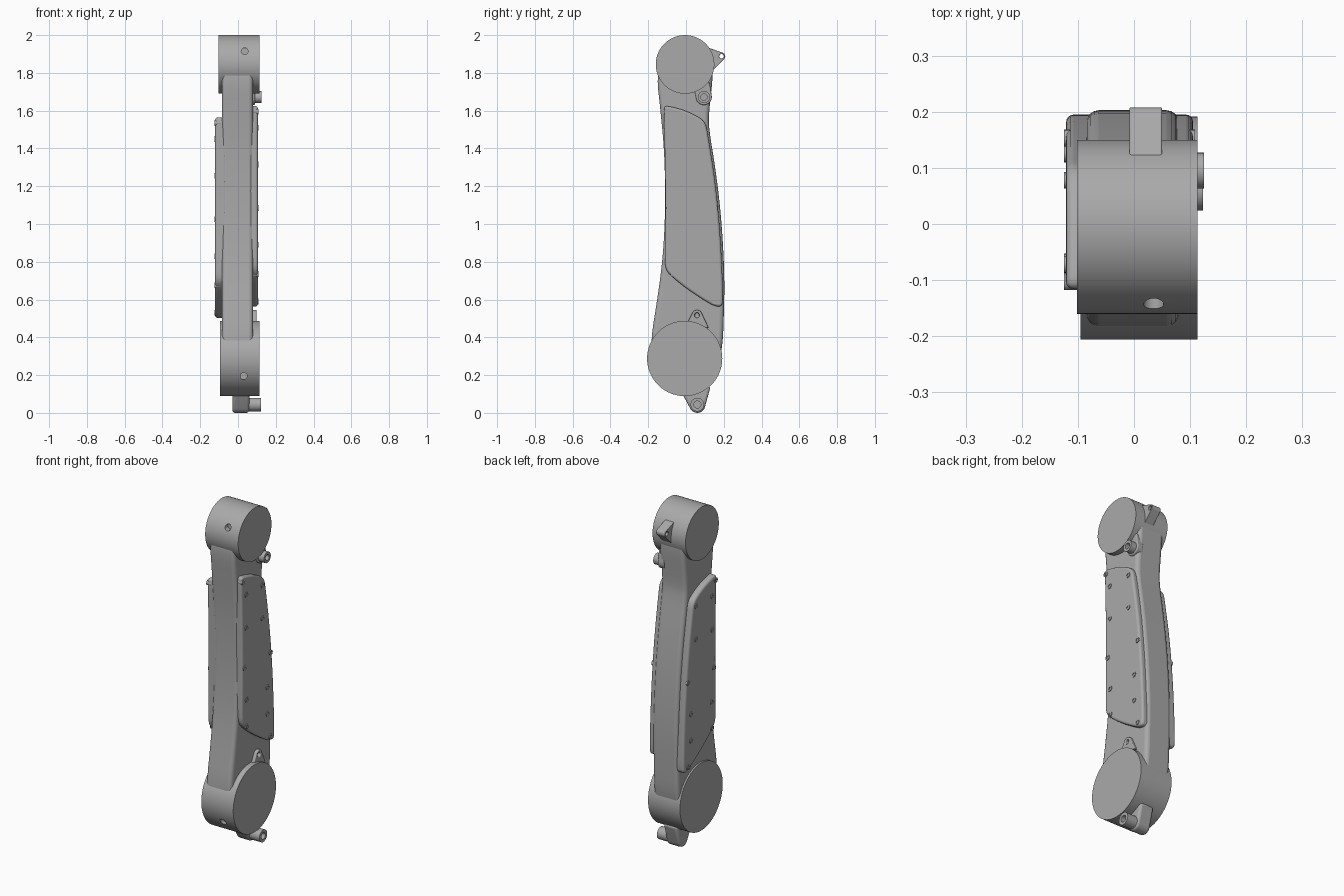
import bpy, bmesh, math
from mathutils import Vector, Matrix
from mathutils.geometry import convex_hull_2d

if "Cube" in bpy.data.objects:
    bpy.data.objects.remove(bpy.data.objects["Cube"])

grey = bpy.data.materials.new("plain_grey")
grey.use_nodes = True
color = (0.4, 0.4, 0.4, 1)
grey.diffuse_color = color
grey.node_tree.nodes["Principled BSDF"].inputs["Base Color"].default_value = color


def finish(name, bm):
    bmesh.ops.recalc_face_normals(bm, faces=bm.faces)
    mesh = bpy.data.meshes.new(name)
    bm.to_mesh(mesh)
    bm.free()
    mesh.materials.append(grey)
    ob = bpy.data.objects.new(name, mesh)
    bpy.context.collection.objects.link(ob)
    return ob


def rounded(points, steps=2):
    """Soften a closed outline by cutting its corners."""
    pts = [Vector(p) for p in points]
    for _ in range(steps):
        pts = [a.lerp(b, t) for a, b in zip(pts, pts[1:] + pts[:1]) for t in (0.25, 0.75)]
    return pts


def slab(name, outline, x0, x1, bevel=0.0):
    """Extrude a side outline (y, z) across x, with rounded edges."""
    bm = bmesh.new()
    face = bm.faces.new([bm.verts.new((x0, p[0], p[1])) for p in outline])
    ext = bmesh.ops.extrude_face_region(bm, geom=[face])
    bmesh.ops.translate(bm, vec=(x1 - x0, 0, 0),
                        verts=[v for v in ext["geom"] if isinstance(v, bmesh.types.BMVert)])
    ob = finish(name, bm)
    if bevel:
        mod = ob.modifiers.new("round_edges", "BEVEL")
        mod.width, mod.segments = bevel, 4
        mod.limit_method, mod.angle_limit = "ANGLE", math.radians(50)
    return ob


def circle(y, z, r, n=32):
    return [(y + r * math.cos(math.tau * i / n), z + r * math.sin(math.tau * i / n))
            for i in range(n)]


def disc(name, y, z, r, x0, x1, bevel=0.0, n=32):
    return slab(name, circle(y, z, r, n), x0, x1, bevel)


def lug(name, y, z, r, base, x0, x1, bevel=0.0):
    """Round ear joined to a wider base."""
    pts = [Vector(p) for p in circle(y, z, r, 24) + base]
    return slab(name, [pts[i] for i in convex_hull_2d(pts)], x0, x1, bevel)


def bore(ob, centre, r, depth, axis="X"):
    """Cut a round hole and drop the cutter."""
    bm = bmesh.new()
    turn = Matrix.Rotation(math.pi / 2, 4, "Y" if axis == "X" else "X")
    bmesh.ops.create_cone(bm, cap_ends=True, segments=20, radius1=r, radius2=r,
                          depth=depth, matrix=Matrix.Translation(centre) @ turn)
    cutter = finish("hole_cutter", bm)
    cutter.hide_render = True
    mod = ob.modifiers.new("hole", "BOOLEAN")
    mod.object, mod.operation, mod.solver = cutter, "DIFFERENCE", "EXACT"
    bpy.context.view_layer.objects.active = ob
    bpy.ops.object.modifier_apply(modifier=mod.name)
    bpy.data.objects.remove(cutter)


# Curved beam between the joints
front = [(-0.13, 1.87), (-0.155, 1.78), (-0.135, 1.6), (-0.116, 1.4), (-0.11, 1.2),
         (-0.112, 1.0), (-0.125, 0.8), (-0.152, 0.6), (-0.185, 0.4), (-0.18, 0.25)]
back = [(0.17, 0.25), (0.194, 0.36), (0.2, 0.5), (0.204, 0.7), (0.196, 0.9), (0.18, 1.1),
        (0.155, 1.3), (0.122, 1.5), (0.12, 1.58), (0.145, 1.8), (0.13, 1.87)]
slab("beam", rounded(front + back), -0.085, 0.08, 0.022)

# Joint drums with a small port in the front
upper = disc("upper_joint", -0.005, 1.845, 0.155, -0.102, 0.113, n=96)
bore(upper, (0.035, -0.15, 1.915), 0.018, 0.06, "Y")
lower = disc("lower_joint", -0.007, 0.288, 0.199, -0.095, 0.113, n=96)
bore(lower, (0.03, -0.18, 0.195), 0.018, 0.06, "Y")

# Side covers, the second one set a little lower
cover = [(-0.118, 1.6), (-0.112, 1.625), (-0.08, 1.622), (0.0, 1.6), (0.08, 1.56),
         (0.105, 1.53), (0.115, 1.48), (0.152, 1.25), (0.178, 1.0), (0.192, 0.75),
         (0.196, 0.6), (0.19, 0.562), (0.15, 0.565), (0.09, 0.6), (0.0, 0.66),
         (-0.08, 0.725), (-0.108, 0.76), (-0.113, 0.82), (-0.108, 1.1), (-0.112, 1.4)]
screws = [(-0.103, 1.595), (-0.072, 1.51), (0.078, 1.51), (-0.072, 1.315), (0.078, 1.315),
          (-0.088, 1.085), (0.153, 1.085), (-0.068, 0.89), (0.125, 0.89),
          (-0.068, 0.735), (0.125, 0.735), (0.153, 0.59)]
for side, name, drop, edge, outer in ((1, "left", 0, 0.012, 0.105),
                                      (-1, "right", 0.06, 0.025, 0.121)):
    outline = rounded([(y, z - drop) for y, z in cover])
    slab(name + "_cover", outline, side * 0.06, side * outer, edge)
    for i, (y, z) in enumerate(screws):
        head = disc(f"{name}_screw_{i + 1}", y, z - drop, 0.015,
                    side * (outer - 0.03), side * (outer + 0.004), n=20)
        bore(head, (side * (outer + 0.004), y, z - drop), 0.008, 0.012)

# Pivot ear behind the upper joint
ear = lug("upper_back_ear", 0.188, 1.888, 0.02, [(0.1, 1.94), (0.13, 1.8)], -0.008, 0.05, 0.003)
bore(ear, (0.02, 0.188, 1.888), 0.012, 0.2)

# Hose bosses under the upper joint and below the lower joint
lug("upper_boss_base", 0.095, 1.672, 0.042, [(0.04, 1.73), (0.125, 1.75)], 0.05, 0.09, 0.005)
boss = disc("upper_boss", 0.095, 1.672, 0.032, 0.06, 0.125)
bore(boss, (0.125, 0.095, 1.672), 0.017, 0.05)

lug("lower_boss_base", 0.06, 0.042, 0.042, [(-0.03, 0.12), (0.13, 0.14)], -0.03, 0.06, 0.015)
boss = disc("lower_boss", 0.06, 0.044, 0.036, 0.0, 0.123)
bore(boss, (0.123, 0.06, 0.044), 0.019, 0.06)

# Small ear above the lower joint
ear = lug("lower_top_ear", 0.058, 0.517, 0.028, [(0.0, 0.46), (0.12, 0.45)], 0.05, 0.098, 0.005)
bore(ear, (0.1, 0.058, 0.517), 0.013, 0.04)

# Smooth shading with crisp edges
bpy.ops.object.select_all(action="DESELECT")
for ob in bpy.context.collection.objects:
    if ob.type == "MESH":
        ob.select_set(True)
        bpy.context.view_layer.objects.active = ob
bpy.ops.object.shade_smooth_by_angle(angle=math.radians(35))
